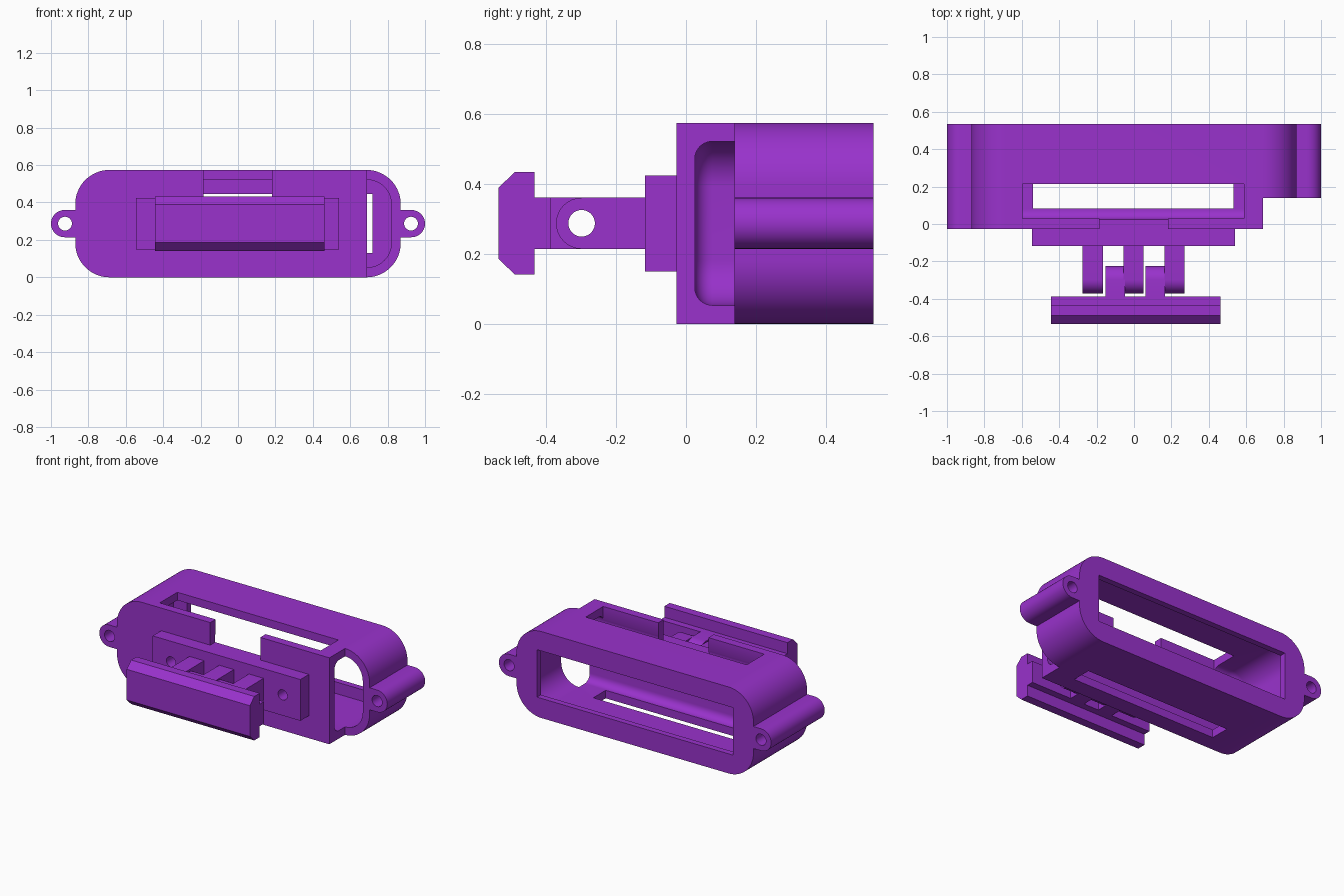
import bpy, bmesh
from math import sin, cos, pi, radians
from mathutils import Vector

if "Cube" in bpy.data.objects:
    bpy.data.objects.remove(bpy.data.objects["Cube"])

purple = bpy.data.materials.new("purple plastic")
purple.use_nodes = True
colour = (0.319, 0.032, 0.604, 1)
purple.diffuse_color = colour
purple.node_tree.nodes["Principled BSDF"].inputs["Base Color"].default_value = colour

MID = 0.287            # height of the centre line
FRONT, BACK, STEP = -0.027, 0.535, 0.138


def arc(u, v, r, start, end, n=16):
    angles = [radians(start + (end - start) * i / n) for i in range(n + 1)]
    return [(u + r * cos(a), v + r * sin(a)) for a in angles]


def rounded(u0, u1, v0, v1, r):
    return (arc(u1 - r, v1 - r, r, 0, 90) + arc(u0 + r, v1 - r, r, 90, 180)
            + arc(u0 + r, v0 + r, r, 180, 270) + arc(u1 - r, v0 + r, r, 270, 360))


def prism(name, points, axis, start, end, front_bevel=0):
    """Extrude a profile: (x, z) along y, or (y, z) along x."""
    bm = bmesh.new()
    place = (lambda p, d: (p[0], d, p[1])) if axis == "y" else (lambda p, d: (d, p[0], p[1]))
    face = bm.faces.new([bm.verts.new(place(p, start)) for p in points])
    moved = bmesh.ops.extrude_face_region(bm, geom=[face], use_keep_orig=True)["geom"]
    shift = Vector((0, end - start, 0) if axis == "y" else (end - start, 0, 0))
    bmesh.ops.translate(bm, vec=shift, verts=[g for g in moved if isinstance(g, bmesh.types.BMVert)])
    bmesh.ops.recalc_face_normals(bm, faces=bm.faces)
    if front_bevel:
        rim = [e for e in bm.edges if all(abs(v.co.y - start) < 1e-5 for v in e.verts)]
        bmesh.ops.bevel(bm, geom=rim, offset=front_bevel, segments=6, profile=0.5, affect="EDGES")
    mesh = bpy.data.meshes.new(name)
    bm.to_mesh(mesh)
    bm.free()
    mesh.materials.append(purple)
    obj = bpy.data.objects.new(name, mesh)
    bpy.context.collection.objects.link(obj)
    return obj


def box(name, x0, x1, y0, y1, z0, z1):
    return prism(name, [(x0, z0), (x1, z0), (x1, z1), (x0, z1)], "y", y0, y1)


def activate(obj):
    bpy.ops.object.select_all(action="DESELECT")
    obj.select_set(True)
    bpy.context.view_layer.objects.active = obj


def cut(obj, *cutters):
    for cutter in cutters:
        activate(obj)
        mod = obj.modifiers.new("cut", "BOOLEAN")
        mod.operation, mod.solver, mod.object = "DIFFERENCE", "EXACT", cutter
        bpy.ops.object.modifier_apply(modifier=mod.name)
        bpy.data.objects.remove(cutter)


def hole(u, v, r, axis, start, end):
    return prism("hole_cutter", arc(u, v, r, 0, 360)[:-1] if r < 0.03
                 else arc(u, v, r, 0, 360, 32)[:-1], axis, start, end)


# Hollow housing with rounded ends
housing = prism("housing", rounded(-0.87, 0.87, 0, 0.574, 0.183), "y", FRONT, BACK)
cut(housing,
    prism("cavity", rounded(-0.82, 0.82, 0.053, 0.521, 0.13), "y", 0.025, 0.495, 0.05),
    box("end_step", 0.69, 1.1, -0.2, STEP, -0.1, 0.7),
    box("back_window", -0.72, 0.72, 0.4, 0.6, 0.13, 0.445),
    box("top_slot", -0.595, 0.588, 0.029, 0.213, 0.4, 0.7),
    box("bottom_slot", -0.54, 0.532, 0.083, 0.213, -0.1, 0.2),
    box("front_notch", -0.185, 0.183, -0.1, 0.035, 0.424, 0.7))

# Mounting ears at both ends
for side, name, y0 in ((-1, "right_ear", FRONT), (1, "left_ear", STEP)):
    ear = prism(name, [(side * u, v) for u, v in
                       arc(0.927, MID, 0.073, -90, 90) + [(0.86, MID + 0.073), (0.86, MID - 0.073)]],
                "y", y0, BACK)
    cut(ear, hole(side * 0.925, MID, 0.037, "y", -0.1, 0.6))

# Front mounting plate with screw holes through the wall
plate = box("mounting_plate", -0.545, 0.54, -0.117, FRONT, 0.15, 0.424)
for part in (plate, housing):
    cut(part, *[hole(x, MID, 0.034, "y", -0.2, 0.1) for x in (-0.41, 0.41)])

# Interleaved hinge lugs: three on the plate, two on the rail
PIVOT, R = -0.298, 0.073


def lug(name, x0, x1, root, facing):
    turn = 90 if facing < 0 else -90
    profile = arc(PIVOT, MID, R, turn, turn + 180)
    profile += [(root, MID + facing * R), (root, MID - facing * R)][::1] if facing < 0 else \
        [(root, MID + R), (root, MID - R)]
    if facing < 0:
        profile[-2:] = [(root, MID - R), (root, MID + R)]
    obj = prism(name, profile, "x", x0, x1)
    cut(obj, hole(PIVOT, MID, 0.038, "x", -0.6, 0.6))


for i, x in enumerate((-0.275, -0.056, 0.162)):
    lug(f"plate_lug_{i + 1}", x, x + 0.108, -0.116, -1)
for i, x in enumerate((-0.152, 0.062)):
    lug(f"rail_lug_{i + 1}", x, x + 0.104, -0.40, 1)

# Chamfered clamp rail, symmetric about the centre line
half = [(-0.387, 0.073), (-0.432, 0.073), (-0.432, 0.146), (-0.489, 0.146), (-0.535, 0.102)]
prism("clamp_rail", [(y, MID + h) for y, h in half] + [(y, MID - h) for y, h in reversed(half)],
      "x", -0.443, 0.462)

# Smooth round surfaces while keeping edges crisp
for obj in bpy.context.collection.objects:
    if obj.type == "MESH" and purple.name in obj.data.materials:
        activate(obj)
        bpy.ops.object.shade_smooth_by_angle(angle=radians(30))
